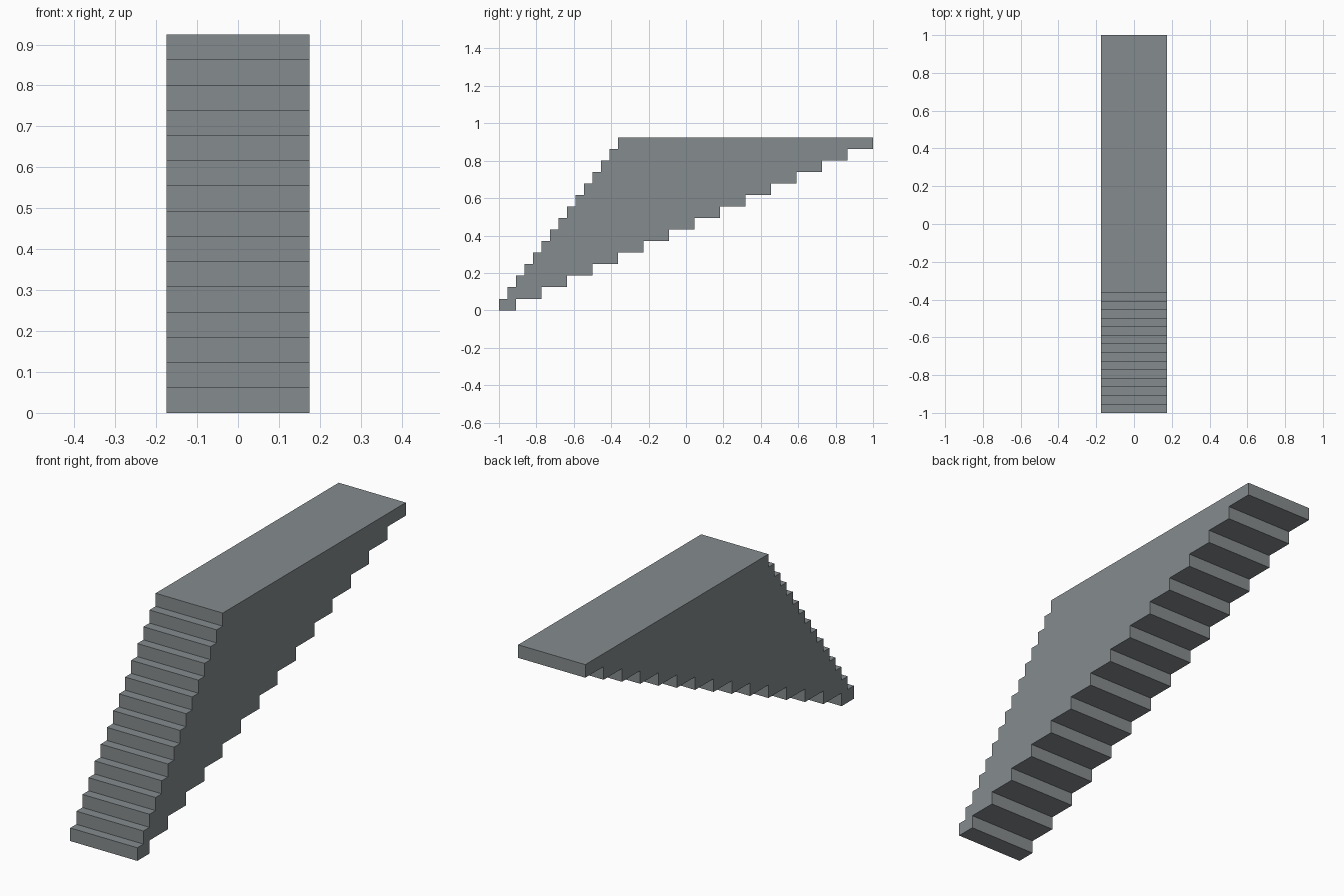
import bpy
import bmesh

if "Cube" in bpy.data.objects:
    bpy.data.objects.remove(bpy.data.objects["Cube"])

STEPS = 15
RISE = 0.925 / STEPS      # height of one step
RUN = 1 / 22              # depth of one front tread
HALF_WIDTH = 0.175

# Stepped side profile (y, z): up the front treads, then down the underside
front, back = [], []
for i in range(STEPS):
    y_front = -1 + RUN * i
    y_back = -1 + RUN * (2 + 3 * i)
    z0, z1 = RISE * i, RISE * (i + 1)
    front += [(y_front, z0), (y_front, z1)]
    back += [(y_back, z0), (y_back, z1)]
profile = front + back[::-1]

# Extrude the profile across the stair width
bm = bmesh.new()
side = bm.faces.new([bm.verts.new((-HALF_WIDTH, y, z)) for y, z in profile])
extruded = bmesh.ops.extrude_face_region(bm, geom=[side], use_keep_orig=True)
verts = [g for g in extruded["geom"] if isinstance(g, bmesh.types.BMVert)]
bmesh.ops.translate(bm, verts=verts, vec=(2 * HALF_WIDTH, 0, 0))
bmesh.ops.recalc_face_normals(bm, faces=bm.faces)

mesh = bpy.data.meshes.new("staircase")
bm.to_mesh(mesh)
bm.free()
staircase = bpy.data.objects.new("staircase", mesh)
bpy.context.collection.objects.link(staircase)

# Dark slate grey stone
stone = bpy.data.materials.new("slate_stone")
stone.diffuse_color = (0.235, 0.26, 0.27, 1)
stone.use_nodes = True
stone.node_tree.nodes["Principled BSDF"].inputs["Base Color"].default_value = stone.diffuse_color
mesh.materials.append(stone)
